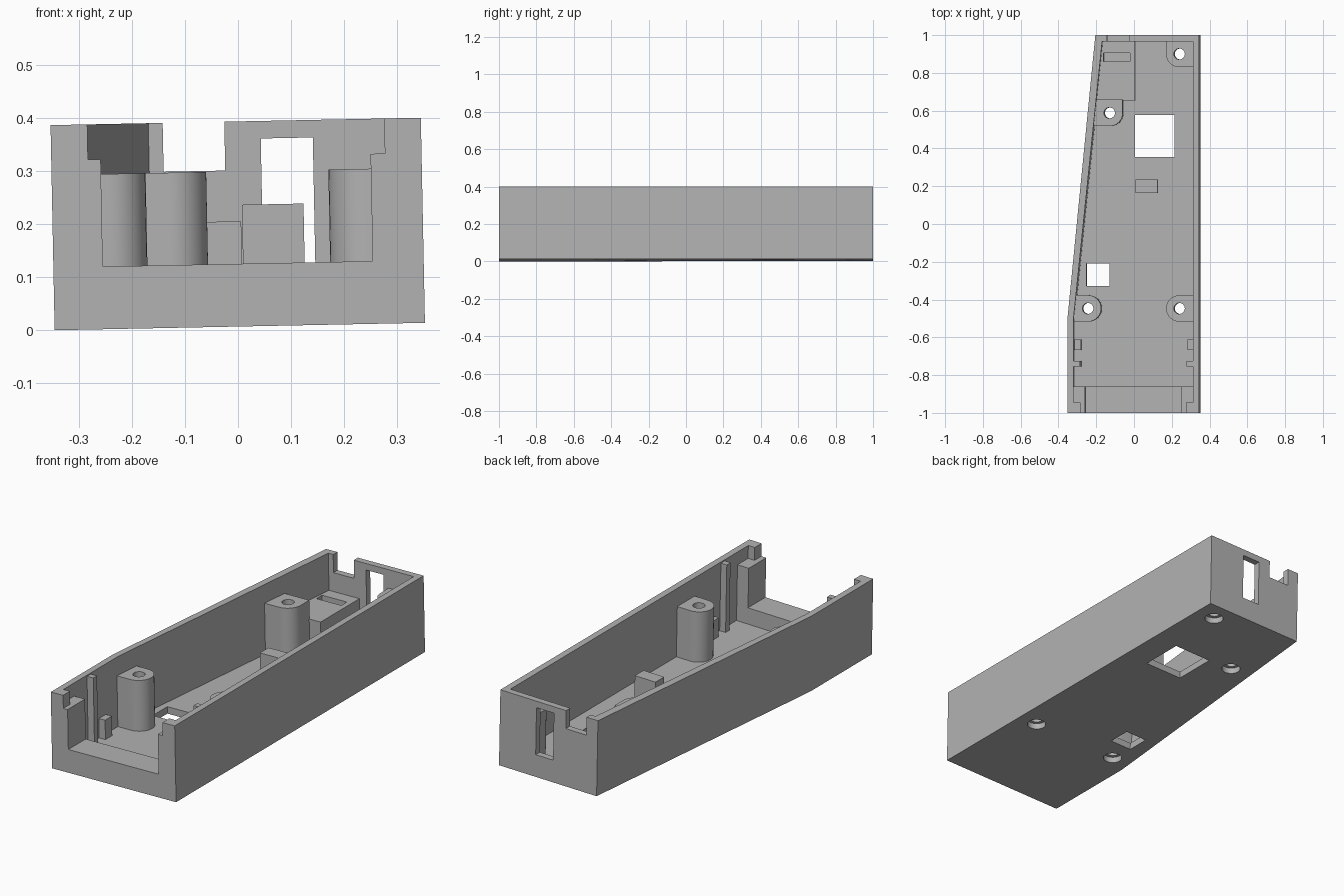
import bpy, bmesh, math
from mathutils import Matrix

cube = bpy.data.objects.get("Cube")
if cube:
    bpy.data.objects.remove(cube, do_unlink=True)

grey = bpy.data.materials.new("plain_grey")
grey.use_nodes = True
colour = (0.45, 0.45, 0.45, 1)
grey.diffuse_color = colour
grey.node_tree.nodes["Principled BSDF"].inputs["Base Color"].default_value = colour

BOTTOM, FLOOR, POST_TOP, RIM = 0.007, 0.042, 0.299, 0.393
INNER_L, INNER_R, BEND = -0.313, 0.319, -0.505
TILT = Matrix.Rotation(-0.02, 4, 'Y')
parts, cutters = [], []


def prism(name, outline, z0, z1, is_cutter=False):
    """Extrude a flat outline between two heights."""
    bm = bmesh.new()
    face = bm.faces.new([bm.verts.new((x, y, z0)) for x, y in outline])
    ext = bmesh.ops.extrude_face_region(bm, geom=[face])
    for v in ext["geom"]:
        if isinstance(v, bmesh.types.BMVert):
            v.co.z = z1
    bmesh.ops.recalc_face_normals(bm, faces=bm.faces)
    mesh = bpy.data.meshes.new(name)
    bm.to_mesh(mesh)
    bm.free()
    obj = bpy.data.objects.new(name, mesh)
    bpy.context.collection.objects.link(obj)
    if is_cutter:
        obj.hide_render = True
        cutters.append(obj)
    else:
        mesh.materials.append(grey)
        parts.append(obj)
    return obj


def box(name, x0, x1, y0, y1, z0, z1, is_cutter=False):
    return prism(name, [(x0, y0), (x1, y0), (x1, y1), (x0, y1)], z0, z1, is_cutter)


def arc(cx, cy, r, start, end, n=16):
    return [(cx + r * math.cos(math.radians(start + (end - start) * i / n)),
             cy + r * math.sin(math.radians(start + (end - start) * i / n)))
            for i in range(n + 1)]


def cut(obj, tools):
    for tool in tools:
        mod = obj.modifiers.new("cut", 'BOOLEAN')
        mod.operation, mod.solver, mod.object = 'DIFFERENCE', 'EXACT', tool


def wall_x(y):
    """Middle of the slanted wall at depth y."""
    return -0.33 + max(0, y - BEND) * 0.1


# Tapered tray
shell = prism("tray", [(-0.345, -1), (0.352, -1), (0.352, 1), (-0.197, 1),
                       (-0.345, BEND)], BOTTOM, RIM)
cavity = prism("cavity", [(INNER_L, -0.86), (INNER_R, -0.86), (INNER_R, 0.967),
                          (-0.161, 0.967), (INNER_L, BEND)], FLOOR, 1, True)
openings = [
    cavity,
    # Stepped front opening
    box("front_opening", -0.252, 0.256, -1.1, -0.8, 0.125, 1, True),
    box("front_upper", -0.276, 0.283, -1.1, -0.8, 0.327, 1, True),
    box("front_rebate", INNER_L, INNER_R, -0.945, -0.8, 0.327, 1, True),
    # Back notch and window
    box("back_notch", -0.134, -0.018, 0.9, 1.1, 0.301, 1, True),
    box("back_window", 0.05, 0.148, 0.9, 1.1, 0.12, 0.36, True),
    # Floor openings
    box("floor_window", 0.006, 0.216, 0.355, 0.577, -0.1, 0.1, True),
    box("floor_port", -0.25, -0.13, -0.327, -0.21, -0.1, 0.1, True),
]
cut(shell, openings)

# Screw posts, each with a bore and a wider recess underneath
R = 0.07
LX, RX, FY, BY = -0.238, 0.246, -0.447, 0.9
DX, DY = -0.124, 0.588
side = INNER_R + 0.01
posts = {
    "front_right_post": (LX, FY, [(wall_x(FY), FY - R)] + arc(LX, FY, R, -90, 90)
                         + [(wall_x(FY), FY + R)]),
    "front_left_post": (RX, FY, [(side, FY + R)] + arc(RX, FY, R, 90, 270)
                        + [(side, FY - R)]),
    "back_left_post": (RX, BY, [(RX - R, 0.975)] + arc(RX, BY, R, 180, 270)
                       + [(side, BY - R), (side, 0.975)]),
    "back_right_post": (DX, DY, [(wall_x(DY - R), DY - R)] + arc(DX, DY, R, -90, 0)
                        + [(DX + R, DY + R), (wall_x(DY + R), DY + R)]),
}
for name, (x, y, outline) in posts.items():
    post = prism(name, outline, FLOOR - 0.005, POST_TOP)
    bore = prism(name + "_bore", arc(x, y, 0.029, 0, 345, 23), -0.1, 1, True)
    recess = prism(name + "_recess", arc(x, y, 0.045, 0, 345, 23), -0.1, 0.037, True)
    cut(post, [bore])
    cut(shell, [bore, recess])

# Slotted platform in the back corner
platform = prism("back_platform", [(wall_x(0.655), 0.655), (0.01, 0.655), (0.01, 0.975),
                                   (wall_x(0.975), 0.975)], FLOOR - 0.005, 0.205)
cut(platform, [box("slot", -0.157, -0.017, 0.86, 0.905, 0.14, 1, True)])

# Floor block
box("floor_block", 0.012, 0.128, 0.165, 0.235, FLOOR - 0.005, 0.236)

# Guide ribs and stops on both side walls
for label, x0, x1 in (("right", INNER_L - 0.01, -0.278), ("left", 0.286, INNER_R + 0.01)):
    box(label + "_guide_rib", x0, x1, -0.755, -0.725, FLOOR - 0.005, RIM - 0.006)
    box(label + "_stop", x0, x1, -0.667, -0.612, FLOOR - 0.005, 0.14)

# Apply cuts, lean the whole tray slightly and shade
for obj in parts:
    bpy.ops.object.select_all(action='DESELECT')
    bpy.context.view_layer.objects.active = obj
    obj.select_set(True)
    for mod in list(obj.modifiers):
        bpy.ops.object.modifier_apply(modifier=mod.name)
    obj.data.transform(TILT)
    bpy.ops.object.shade_smooth_by_angle(angle=math.radians(30))
for tool in cutters:
    bpy.data.objects.remove(tool, do_unlink=True)
